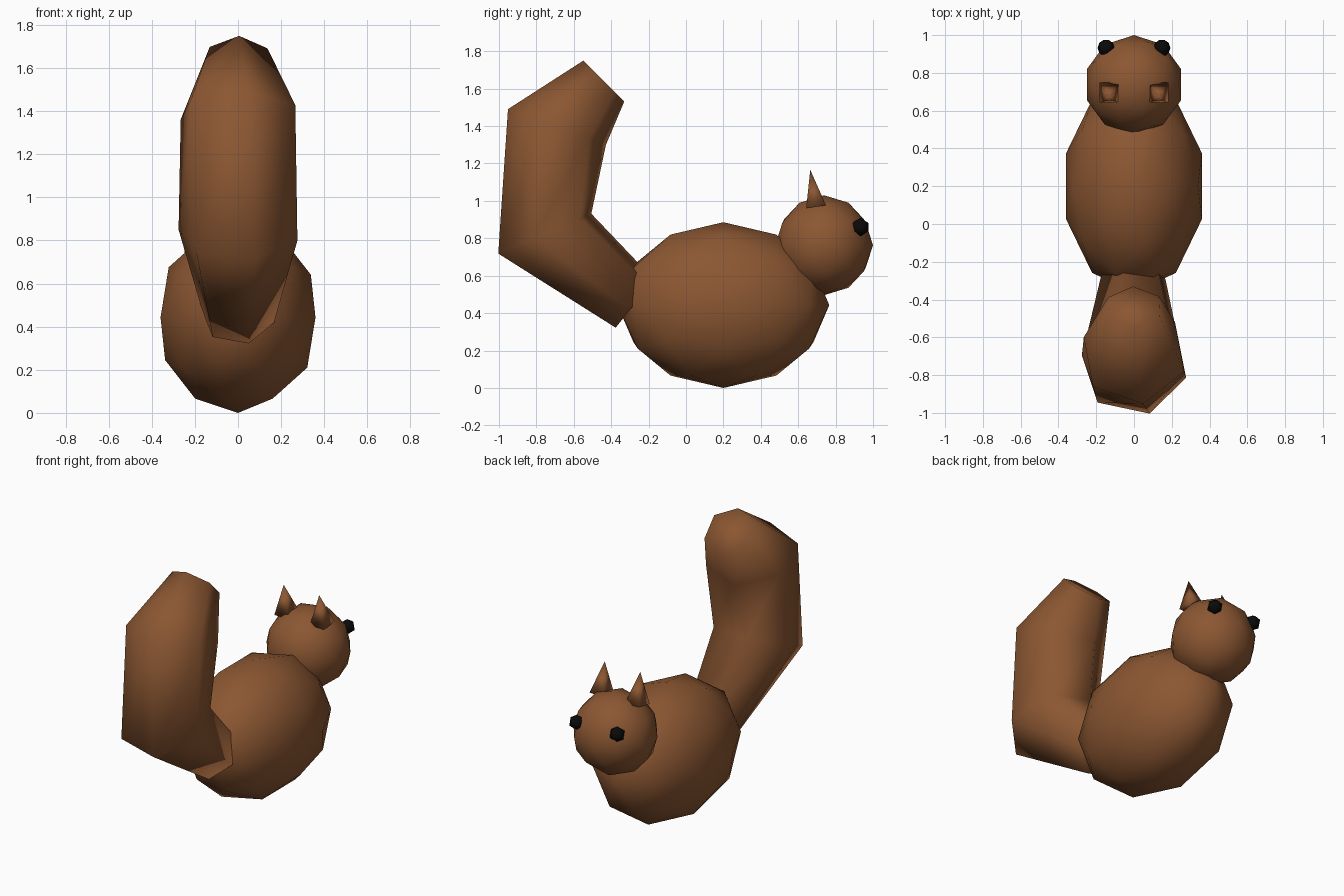
import bpy
import bmesh
from math import sin, cos, radians
from mathutils import Vector

if "Cube" in bpy.data.objects:
    bpy.data.objects.remove(bpy.data.objects["Cube"])


def material(name, color, roughness):
    mat = bpy.data.materials.new(name)
    mat.use_nodes = True
    mat.diffuse_color = color
    bsdf = mat.node_tree.nodes["Principled BSDF"]
    bsdf.inputs["Base Color"].default_value = color
    bsdf.inputs["Roughness"].default_value = roughness
    return mat


fur = material("brown_fur", (0.26, 0.095, 0.032, 1), 0.9)
black = material("eye_black", (0.003, 0.003, 0.003, 1), 0.5)


def finish(obj, name, mat):
    obj.name = name
    obj.data.name = name
    obj.data.materials.append(mat)
    obj.data.shade_smooth()


def ball(name, center, radii, detail, mat):
    bpy.ops.mesh.primitive_ico_sphere_add(subdivisions=detail, radius=1, location=center)
    obj = bpy.context.object
    obj.scale = radii
    finish(obj, name, mat)


# Body and head
ball("body", (0, 0.2, 0.443), (0.378, 0.566, 0.443), 2, fur)
ball("head", (0, 0.738, 0.763), (0.263, 0.262, 0.267), 2, fur)

# Eyes and pointed ears on both sides
for side, label in ((1, "left"), (-1, "right")):
    ball(label + "_eye", (side * 0.148, 0.932, 0.86), (0.05, 0.05, 0.05), 1, black)
    bpy.ops.mesh.primitive_cone_add(
        vertices=4, radius1=0.076, radius2=0, depth=0.2,
        location=(side * 0.13, 0.68, 1.067))
    ear = bpy.context.object
    # Square the base to the axes, then tip the ear backwards
    for v in ear.data.vertices:
        x, y = v.co.x, v.co.y
        v.co.x, v.co.y = (x - y) * 0.707, (x + y) * 0.707
    ear.rotation_euler.x = radians(9)
    finish(ear, label + "_ear", fur)

# Tail: six-sided rings, each an outer and inner profile point (y, z),
# a radius across, and a slight twist
rings = [
    ((-0.37, 0.33), (-0.175, 0.57), 0.172, -13),
    ((-1.0, 0.72), (-0.51, 0.93), 0.283, -13),
    ((-0.95, 1.49), (-0.43, 1.30), 0.283, -20),
    ((-0.55, 1.75), (-0.33, 1.53), 0.155, -28),
]
bm = bmesh.new()
loops = []
for outer, inner, radius, twist in rings:
    a, b = Vector((0, *outer)), Vector((0, *inner))
    center, axis = (a + b) / 2, (b - a).normalized()
    loop = []
    for k in range(6):
        t = radians(twist + 60 * k)
        loop.append(bm.verts.new(
            center + axis * radius * sin(t) + Vector((radius * cos(t), 0, 0))))
    loops.append(loop)
for low, high in zip(loops, loops[1:]):
    for k in range(6):
        n = (k + 1) % 6
        bm.faces.new((low[k], low[n], high[n], high[k]))
bm.faces.new(loops[0])
bm.faces.new(loops[-1])
bmesh.ops.recalc_face_normals(bm, faces=bm.faces)
mesh = bpy.data.meshes.new("tail")
bm.to_mesh(mesh)
bm.free()
tail = bpy.data.objects.new("tail", mesh)
bpy.context.collection.objects.link(tail)
finish(tail, "tail", fur)
